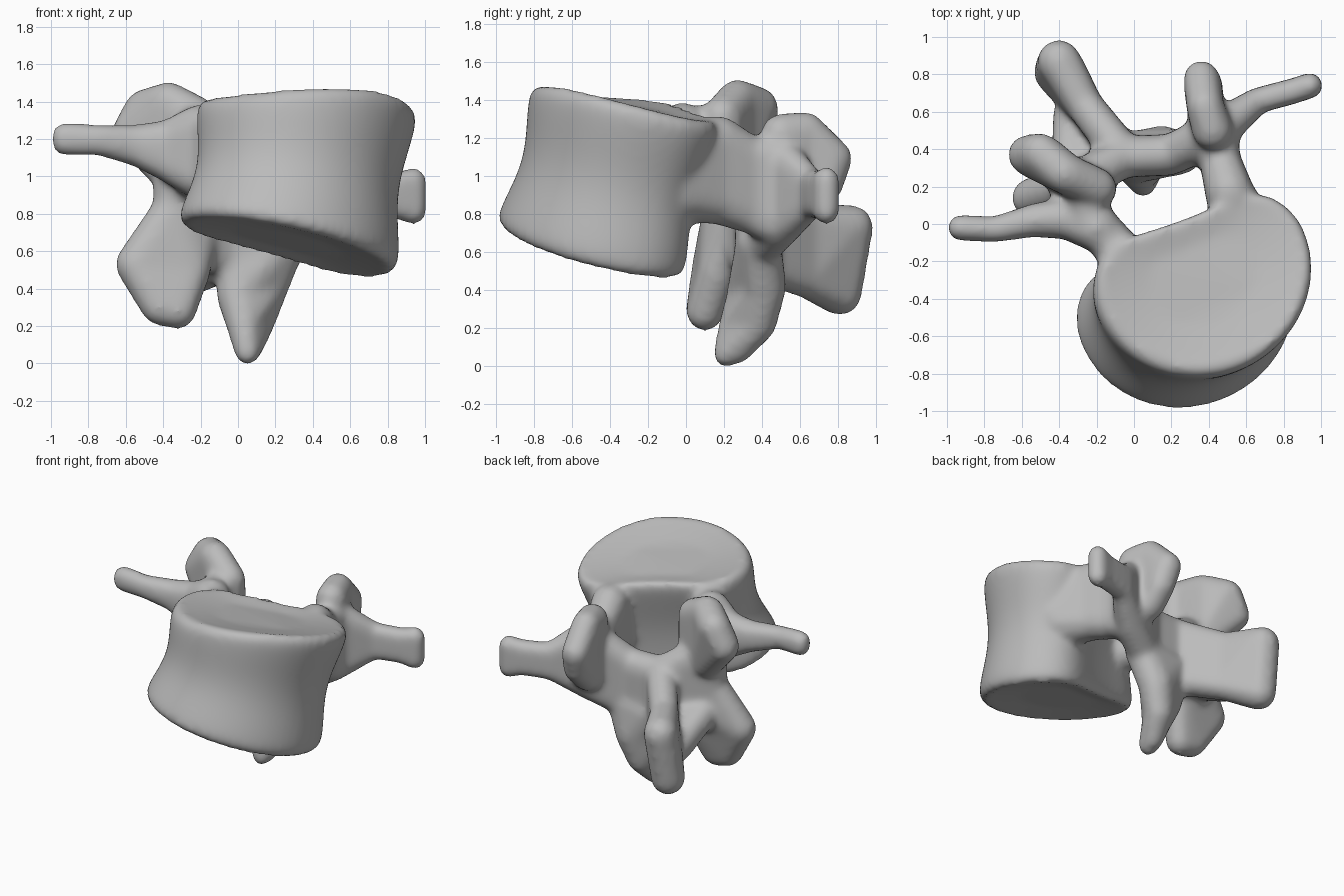
import bpy, bmesh, math
from mathutils import Vector

if "Cube" in bpy.data.objects:
    bpy.data.objects.remove(bpy.data.objects["Cube"], do_unlink=True)

bone = bpy.data.materials.new("bone_grey")
bone.use_nodes = True
colour = (0.5, 0.5, 0.5, 1)
bone.diffuse_color = colour
bone.node_tree.nodes["Principled BSDF"].inputs["Base Color"].default_value = colour

bm = bmesh.new()
ball = bmesh.new()
bmesh.ops.create_icosphere(ball, subdivisions=2, radius=1)
sphere_points = [vert.co.copy() for vert in ball.verts]
ball.free()

# Thicknesses shared by the processes
thin, medium, thick = 0.07, 0.11, 0.13


def post(x, y, low, high, radius=medium):
    """Upright rounded cross-section: a lower and an upper sphere."""
    return [(Vector((x, y, low)), radius), (Vector((x, y, high)), radius)]


def bar(start, end, radius=medium):
    """Rounded cross-section between any two points."""
    return [(Vector(start), radius), (Vector(end), radius)]


def hull(spheres):
    """Closed convex skin around a few spheres."""
    verts = [bm.verts.new(centre + point * radius)
             for centre, radius in spheres for point in sphere_points]
    result = bmesh.ops.convex_hull(bm, input=verts)
    spare = set(result["geom_interior"]) | set(result["geom_unused"])
    bmesh.ops.delete(bm, geom=[item for item in spare if isinstance(item, bmesh.types.BMVert)],
                     context='VERTS')


def limb(*sections):
    """Chain of hulls through a row of cross-sections."""
    for first, second in zip(sections, sections[1:]):
        hull(first + second)


def body_loop(height, scale, steps=64):
    """Kidney-shaped ring between a tilted base and a gently twisted top."""
    side, back = Vector((0.94, 0.35)), Vector((-0.35, 0.94))
    middle = Vector((0.26, -0.44)).lerp(Vector((0.37, -0.25)), height)
    loop = []
    for step in range(steps):
        angle = math.tau * step / steps
        across, along = math.cos(angle), math.sin(angle)
        if along > 0:
            across = math.copysign(abs(across) ** 0.8, across)
            along = 0.75 * along - 0.2 * along ** 6
        x, y = middle + (side * across * 0.59 + back * along * 0.55) * scale
        base = 0.57 - 0.2 * x - 0.22 * y
        top = 1.375 - 0.08 * x - 0.1 * y - 0.18 * x * y
        loop.append(bm.verts.new((x, y, base + (top - base) * height)))
    return loop


def vertebral_body(levels=24):
    """Waisted drum with rounded rims and shallow dished ends."""
    dish = [(0.08 * (1 - inset), inset) for inset in (0.5, 0.7, 0.85)]
    rows = list(dish)
    for level in range(levels + 1):
        height = level / levels
        waist = 0.08 * math.sin(math.pi * height) ** 2
        rim = 0.07 * abs(2 * height - 1) ** 20
        rows.append((height, 1.01 - waist - rim))
    rows += [(1 - depth, inset) for depth, inset in reversed(dish)]
    loops = [body_loop(*row) for row in rows]
    for lower, upper in zip(loops, loops[1:]):
        for i in range(len(lower)):
            bm.faces.new((lower[i - 1], lower[i], upper[i], upper[i - 1]))
    bm.faces.new(loops[0][::-1])
    bm.faces.new(loops[-1])


vertebral_body()

# Landmarks where several parts meet
arch_peak = post(-0.05, 0.36, 0.55, 0.9)
right_root = post(-0.27, 0.2, 0.95, 1.27)
right_lamina = post(-0.35, 0.2, 0.7, 1.1)
left_root = post(0.45, 0.5, 0.73, 1.1)

# Right side (-x): pedicle, then transverse process
limb(post(-0.04, -0.2, 1, 1.24, thick), post(-0.23, 0.03, 1, 1.26), right_root)
limb(post(-0.2, -0.02, 1, 1.26, thick), post(-0.36, 0.03, 1.07, 1.2),
     post(-0.54, 0.02, 1.14, 1.19, 0.09), post(-0.75, -0.03, 1.18, 1.21, thin),
     post(-0.93, -0.02, 1.18, 1.22, thin))
# Right superior articular process
limb(post(-0.2, 0.19, 1, 1.31), post(-0.37, 0.27, 1.02, 1.4),
     bar((-0.57, 0.37, 1.23), (-0.5, 0.38, 1.36)))
# Right lamina and inferior articular process
limb(right_lamina, arch_peak)
limb(bar((-0.33, 0.2, 0.85), (-0.2, 0.26, 0.75)),
     bar((-0.55, 0.14, 0.53), (-0.25, 0.17, 0.5)),
     bar((-0.42, 0.1, 0.3), (-0.32, 0.1, 0.28), 0.1))

# Spinous process: thin upper ridge, heavier lower edge, web to the right lamina
limb(arch_peak, post(-0.27, 0.64, 0.45, 0.76, 0.1),
     bar((-0.42, 0.81, 0.38), (-0.4, 0.87, 0.73), 0.12))
hull(bar((-0.33, 0.58, 0.5), (-0.34, 0.27, 0.65)) + post(-0.1, 0.36, 0.6, 0.6))

# Left side (+x): pedicle
limb(post(0.6, -0.05, 0.92, 1.1, 0.17), post(0.51, 0.17, 0.87, 1.19, thick),
     post(0.46, 0.34, 0.8, 1.1), left_root)
# Left superior articular process
limb(post(0.42, 0.5, 0.8, 1.22), post(0.38, 0.63, 0.85, 1.24, 0.1),
     bar((0.38, 0.73, 0.95), (0.36, 0.78, 1.09), 0.1))
# Left transverse process
limb(left_root, post(0.66, 0.66, 0.84, 0.97, thin), post(0.85, 0.71, 0.84, 0.96, thin),
     post(0.94, 0.74, 0.81, 0.98, thin))
# Left lamina and inferior articular process
limb(left_root, post(0.2, 0.37, 0.6, 0.9), arch_peak)
limb(bar((0.25, 0.38, 0.65), (0, 0.38, 0.6), 0.12),
     bar((0.15, 0.41, 0.4), (0, 0.33, 0.37), 0.12),
     bar((0.1, 0.38, 0.22), (0.03, 0.27, 0.22), 0.1),
     bar((0.06, 0.28, 0.08), (0.05, 0.21, 0.06), thin))

bmesh.ops.recalc_face_normals(bm, faces=bm.faces[:])
mesh = bpy.data.meshes.new("vertebra")
bm.to_mesh(mesh)
bm.free()
vertebra = bpy.data.objects.new("vertebra", mesh)
bpy.context.collection.objects.link(vertebra)
mesh.materials.append(bone)

# Fuse every part into one skin and soften the joins
fuse = vertebra.modifiers.new("fuse", 'REMESH')
fuse.mode = 'VOXEL'
fuse.voxel_size = 0.02
fuse.use_smooth_shade = True
soften = vertebra.modifiers.new("soften", 'SMOOTH')
soften.factor = 0.5
soften.iterations = 16
mesh.shade_smooth()
